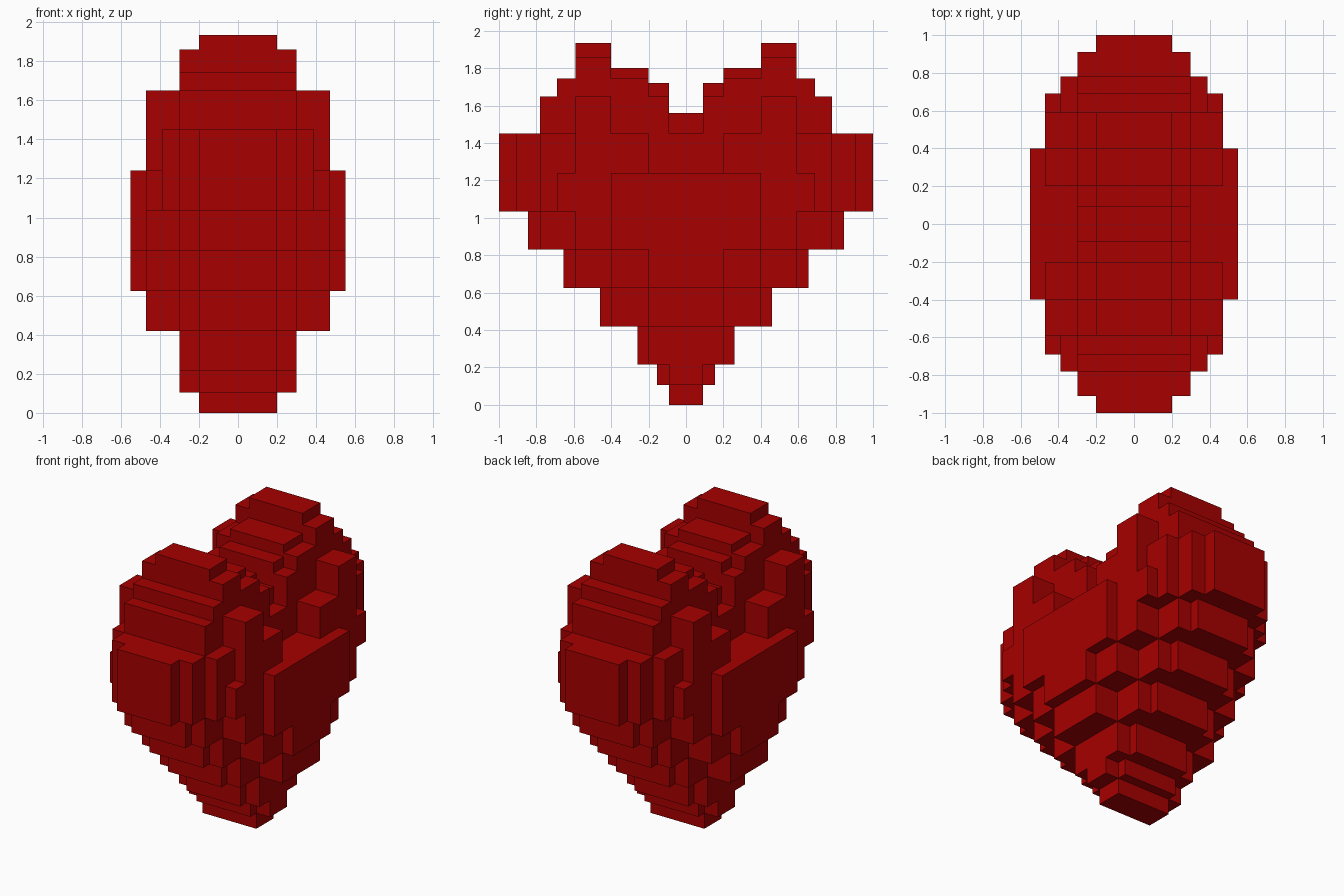
import bpy, bmesh
from math import radians

cube = bpy.data.objects.get("Cube")
if cube:
    bpy.data.objects.remove(cube, do_unlink=True)

red = bpy.data.materials.new("deep_red")
red.use_nodes = True
colour = (0.385, 0, 0, 1)
red.diffuse_color = colour
red.node_tree.nodes["Principled BSDF"].inputs["Base Color"].default_value = colour

# Blocks as (half width in x, near |y|, far |y|, bottom z, top z)
blocks = []


def tier(bottom, top, *steps):
    """Stack one stepped layer; each step is (half width, reach in y)."""
    for half, reach in steps:
        blocks.append((half, 0, reach, bottom, top))


def lobe(near, far, *columns):
    """Rise columns above the waist; each column is (half width, top)."""
    for half, top in columns:
        blocks.append((half, near, far, 1.24, top))


# Tapering lower body
tier(0, .105, (.2, .09))
tier(.105, .215, (.2, .155), (.3, .09))
tier(.215, .42, (.2, .26), (.3, .2))
tier(.42, .625, (.2, .46), (.3, .4), (.47, .2))
tier(.625, .83, (.2, .655), (.3, .59), (.47, .4), (.55, .2))
tier(.83, 1.035, (.2, .845), (.3, .78), (.47, .59), (.55, .4))
tier(1.035, 1.24, (.2, 1), (.3, .91), (.39, .78), (.47, .69), (.55, .4))

# Notch and the two upper lobes, from the middle outwards
lobe(0, .09, (.2, 1.56), (.3, 1.45))
lobe(.09, .2, (.2, 1.72), (.3, 1.65))
lobe(.2, .4, (.2, 1.8), (.3, 1.745), (.47, 1.45))
lobe(.4, .59, (.2, 1.935), (.3, 1.86), (.47, 1.65))
lobe(.59, .69, (.3, 1.745), (.39, 1.45))
lobe(.69, .78, (.3, 1.65), (.39, 1.45))
lobe(.78, .91, (.3, 1.45))
lobe(.91, 1, (.2, 1.45))

# Grid planes through every block boundary, mirrored in x and y
xs = sorted({s * b[0] for b in blocks for s in (-1, 1)})
ys = sorted({s * v for b in blocks for v in b[1:3] for s in (-1, 1)})
zs = sorted({v for b in blocks for v in b[3:]})
axes = (xs, ys, zs)


def filled(cell):
    if any(i < 0 or i >= len(a) - 1 for i, a in zip(cell, axes)):
        return False
    x, y, z = ((a[i] + a[i + 1]) / 2 for i, a in zip(cell, axes))
    return any(abs(x) < h and n < abs(y) < f and lo < z < hi
               for h, n, f, lo, hi in blocks)


# Skin only the outside of the stepped solid
bm = bmesh.new()
corners = {}


def corner(index):
    if index not in corners:
        corners[index] = bm.verts.new([a[i] for a, i in zip(axes, index)])
    return corners[index]


cells = [(i, j, k) for i in range(len(xs) - 1) for j in range(len(ys) - 1)
         for k in range(len(zs) - 1)]
for cell in filter(filled, cells):
    for axis in range(3):
        for side in (0, 1):
            beside = list(cell)
            beside[axis] += 2 * side - 1
            if filled(beside):
                continue
            quad = []
            for u, v in ((0, 0), (1, 0), (1, 1), (0, 1)):
                index = list(cell)
                index[axis] += side
                index[(axis + 1) % 3] += u
                index[(axis + 2) % 3] += v
                quad.append(corner(tuple(index)))
            bm.faces.new(quad if side else quad[::-1])

# Merge flat regions into clean faces
bmesh.ops.dissolve_limit(bm, angle_limit=radians(1), verts=bm.verts[:],
                         edges=bm.edges[:])
mesh = bpy.data.meshes.new("blocky_heart")
bm.to_mesh(mesh)
bm.free()
mesh.materials.append(red)
heart = bpy.data.objects.new("blocky_heart", mesh)
bpy.context.collection.objects.link(heart)
